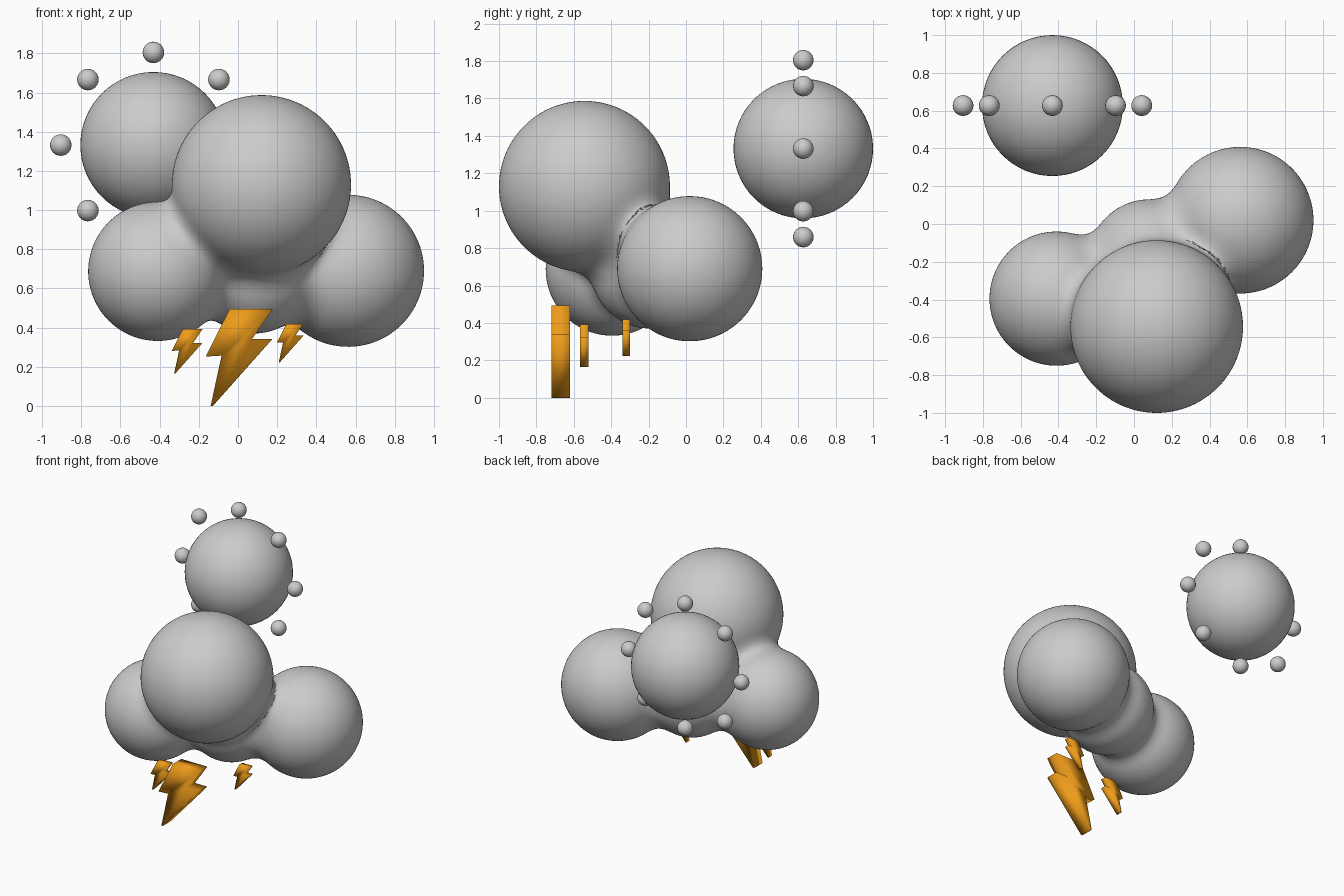
import bpy, bmesh, math
from mathutils import Vector, Matrix

if "Cube" in bpy.data.objects:
    bpy.data.objects.remove(bpy.data.objects["Cube"])


def add_object(name, bm):
    mesh = bpy.data.meshes.new(name)
    bm.to_mesh(mesh)
    bm.free()
    ob = bpy.data.objects.new(name, mesh)
    bpy.context.collection.objects.link(ob)
    mesh.shade_smooth()
    return ob


def ball(name, center, radius, segments):
    bm = bmesh.new()
    bmesh.ops.create_uvsphere(bm, u_segments=segments, v_segments=segments // 2,
                              radius=radius, matrix=Matrix.Translation(center))
    return add_object(name, bm)


# Sun with a ring of eight small balls as rays
SUN = Vector((-0.432, 0.627, 1.332))
ball("sun", SUN, 0.373, 64)
for i in range(8):
    a = i * math.pi / 4
    ball(f"sun_ray_{i + 1}", SUN + 0.473 * Vector((math.cos(a), 0, math.sin(a))), 0.055, 24)

# Cloud: four puffs fused by a remesh, then pulled onto a softly blended surface
PUFFS = [(Vector((0.08, -0.19, 0.69)), 0.32),
         (Vector((-0.41, -0.395, 0.687)), 0.355),
         (Vector((0.562, 0.02, 0.69)), 0.388),
         (Vector((0.12, -0.543, 1.13)), 0.457)]
BLEND = 0.12


def cloud_distance(p):
    d = 10.0
    for c, r in PUFFS:
        e = (p - c).length - r
        h = max(BLEND - abs(d - e), 0) / BLEND
        d = min(d, e) - h * h * BLEND / 4
    return d


bm = bmesh.new()
for c, r in PUFFS:
    bmesh.ops.create_icosphere(bm, subdivisions=5, radius=r, matrix=Matrix.Translation(c))
cloud = add_object("cloud", bm)
remesh = cloud.modifiers.new("fuse", 'REMESH')
remesh.mode = 'VOXEL'
remesh.voxel_size = 0.02
remesh.use_smooth_shade = True
bpy.context.view_layer.objects.active = cloud
cloud.select_set(True)
bpy.ops.object.modifier_apply(modifier="fuse")

EPS = 0.001
AXES = [Vector((EPS, 0, 0)), Vector((0, EPS, 0)), Vector((0, 0, EPS))]
for v in cloud.data.vertices:
    p = v.co.copy()
    for _ in range(3):
        d = cloud_distance(p)
        g = Vector([(cloud_distance(p + a) - d) / EPS for a in AXES])
        p -= g * (d / max(g.length_squared, 0.1))
    v.co = p
cloud.data.update()
cloud.data.shade_smooth()

# Lightning bolts: one zigzag profile, extruded at three sizes
orange = bpy.data.materials.new("orange")
orange.diffuse_color = (0.85, 0.33, 0.01, 1)
orange.use_nodes = True
orange.node_tree.nodes["Principled BSDF"].inputs["Base Color"].default_value = orange.diffuse_color
BOLT = [(-0.043, 0.494), (-0.165, 0.252), (-0.084, 0.257), (-0.14, 0.0),
        (-0.128, 0.0), (0.176, 0.342), (0.072, 0.342), (0.176, 0.494)]


def bolt(name, x, y, z, scale):
    bm = bmesh.new()
    half = 0.05 * scale
    verts = [bm.verts.new((x + px * scale, y - half, z + pz * scale)) for px, pz in BOLT]
    face = bm.faces.new(verts)
    ext = bmesh.ops.extrude_face_region(bm, geom=[face], use_keep_orig=True)
    moved = [g for g in ext["geom"] if isinstance(g, bmesh.types.BMVert)]
    bmesh.ops.translate(bm, verts=moved, vec=(0, 2 * half, 0))
    bmesh.ops.recalc_face_normals(bm, faces=bm.faces)
    add_object(name, bm).data.materials.append(orange)


bolt("large_bolt", 0, -0.67, 0, 1)
bolt("left_bolt", -0.262, -0.545, 0.165, 0.46)
bolt("right_bolt", 0.264, -0.32, 0.222, 0.40)
